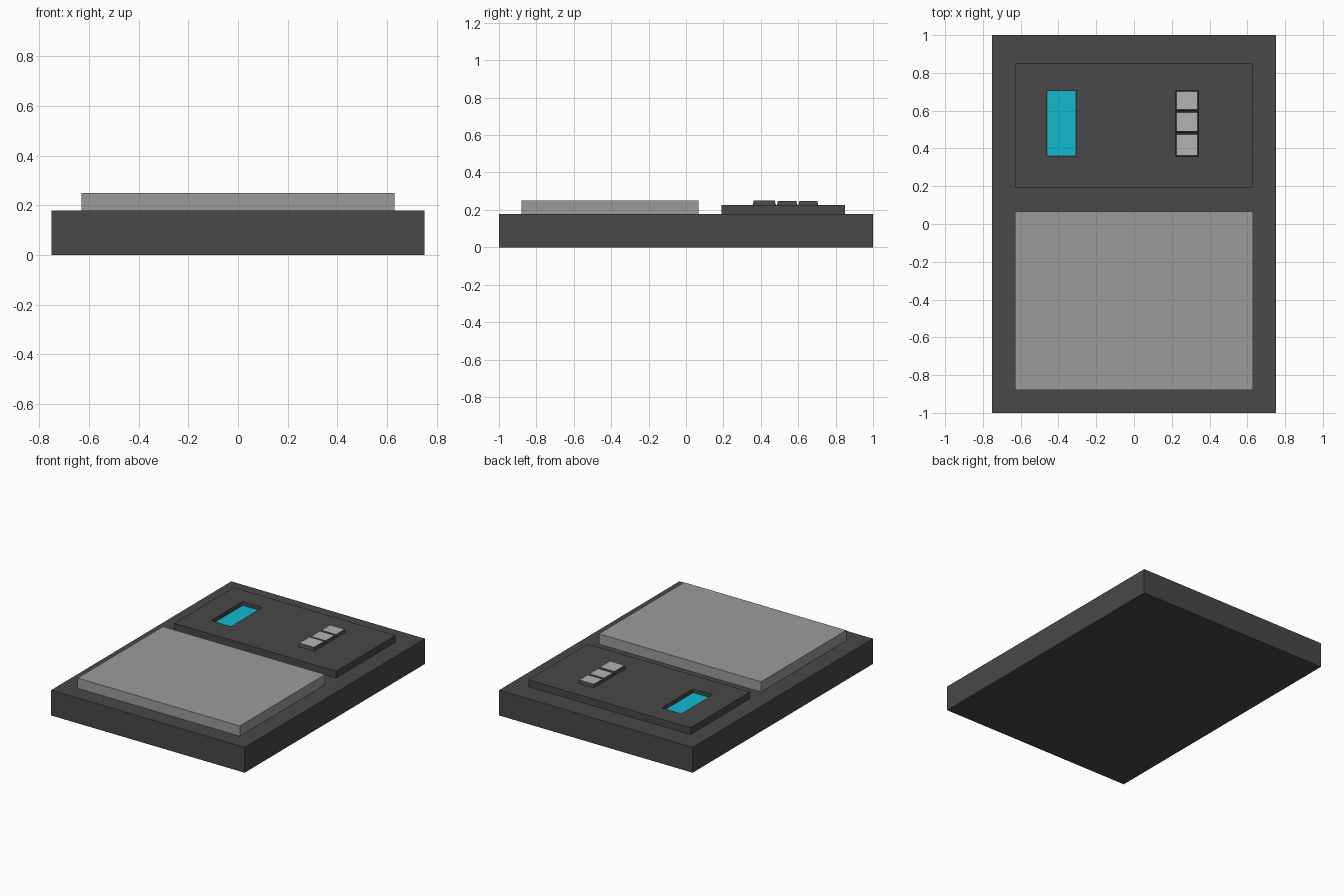
import bpy, bmesh

if "Cube" in bpy.data.objects:
    bpy.data.objects.remove(bpy.data.objects["Cube"])


def material(name, color):
    m = bpy.data.materials.new(name)
    m.diffuse_color = (*color, 1)
    m.use_nodes = True
    m.node_tree.nodes["Principled BSDF"].inputs["Base Color"].default_value = m.diffuse_color
    return m


dark = material("dark_grey", (0.065, 0.065, 0.065))
light = material("light_grey", (0.33, 0.33, 0.33))
pale = material("pale_grey", (0.45, 0.45, 0.45))
cyan = material("cyan", (0.005, 0.49, 0.63))


def block(name, x, y, z, mats, taper=0.0):
    """Box from ranges; top narrowed by taper, second material on the top face."""
    bm = bmesh.new()
    bmesh.ops.create_cube(bm, size=1)
    for v in bm.verts:
        t = taper if v.co.z > 0 else 0
        for i, (lo, hi) in enumerate((x, y, z)):
            k = t if i < 2 else 0
            v.co[i] = hi - k if v.co[i] > 0 else lo + k
    bm.normal_update()
    for f in bm.faces:
        f.material_index = int(len(mats) > 1 and f.normal.z > 0.9)
    me = bpy.data.meshes.new(name)
    bm.to_mesh(me)
    bm.free()
    for m in mats:
        me.materials.append(m)
    ob = bpy.data.objects.new(name, me)
    bpy.context.collection.objects.link(ob)
    return ob


# Body and weighing plate
block("base", (-0.752, 0.752), (-1, 1), (0, 0.178), [dark])
block("plate", (-0.63, 0.63), (-0.88, 0.067), (0.178, 0.25), [light])

# Control panel with a recessed window
panel = block("control_panel", (-0.63, 0.63), (0.19, 0.85), (0.178, 0.226), [dark])
cutter = block("window_cutter", (-0.46, -0.307), (0.36, 0.708), (0.198, 0.25), [dark])
cutter.hide_render = True
cutter.hide_set(True)
cut = panel.modifiers.new("window", 'BOOLEAN')
cut.object = cutter
cut.operation = 'DIFFERENCE'
cut.solver = 'EXACT'

# Screen at the bottom of the window
block("screen", (-0.457, -0.31), (0.363, 0.705), (0.19, 0.201), [cyan])

# Three tapered buttons with pale tops
for i, (y0, y1, top) in enumerate(((0.355, 0.482, 0.25), (0.484, 0.597, 0.247), (0.599, 0.709, 0.247))):
    block(f"button_{i + 1}", (0.217, 0.344), (y0, y1), (0.22, top), [dark, pale], 0.007)
